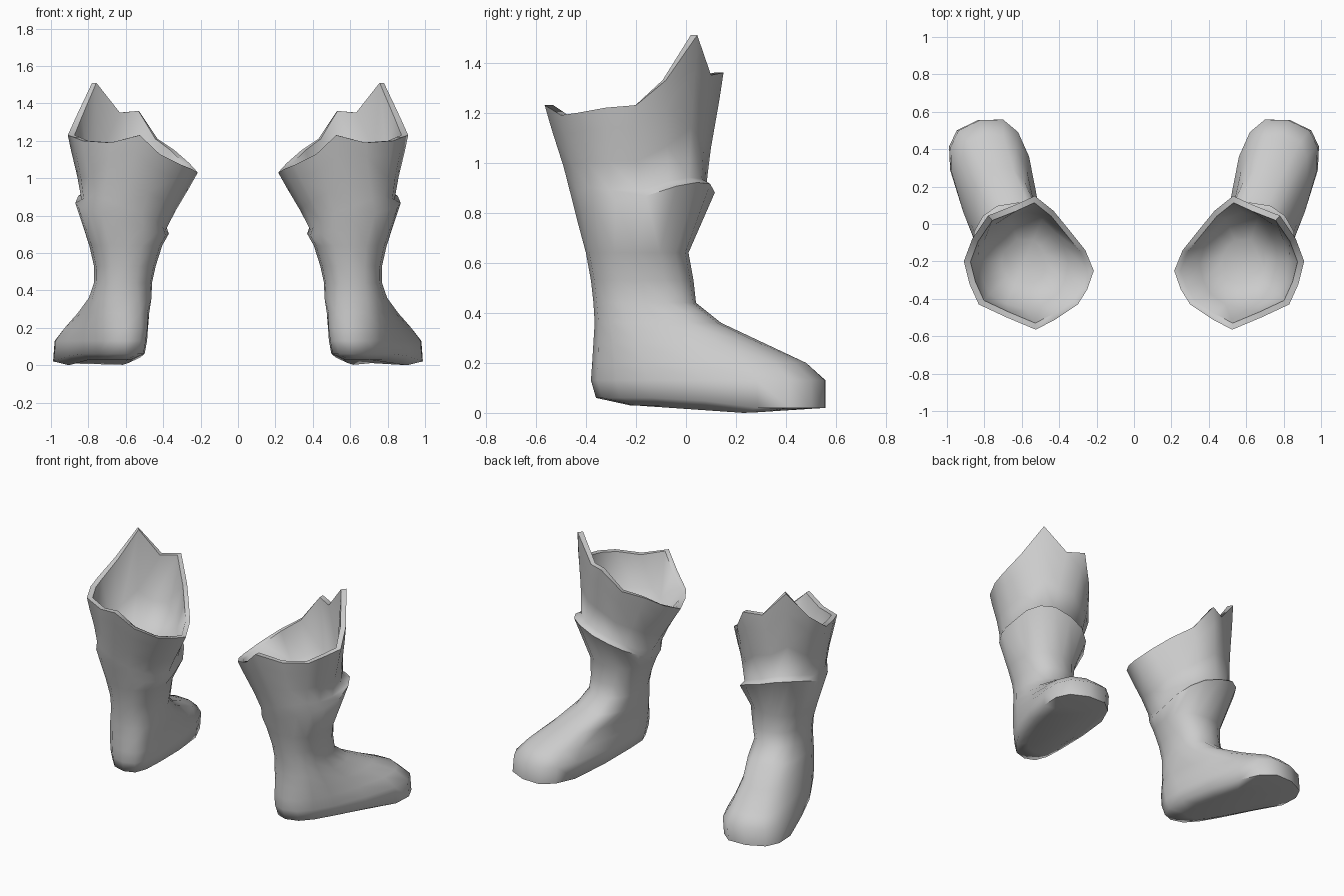
import bpy, bmesh, math
from mathutils import Vector

cube = bpy.data.objects.get("Cube")
if cube:
    bpy.data.objects.remove(cube, do_unlink=True)

SIDES = 16

# one plain grey for everything
grey = bpy.data.materials.new("soft grey")
grey.use_nodes = True
GREY = (0.6, 0.6, 0.6, 1)
grey.diffuse_color = GREY
grey.node_tree.nodes["Principled BSDF"].inputs["Base Color"].default_value = GREY


def power(value, exponent):
    return math.copysign(abs(value) ** exponent, value)


def outline(z, heel_y, toe_y, heel_x, toe_x, heel_w, toe_w, exponent=0.85, skew=0):
    """Horizontal slice: rounded loop whose centre line and width run from heel to toe."""
    points = []
    for i in range(SIDES):
        angle = math.tau * i / SIDES
        u, v = power(math.cos(angle), exponent), power(math.sin(angle), exponent)
        f = (u + 1) / 2
        across = v * (heel_w + (toe_w - heel_w) * f)
        y = heel_y + (toe_y - heel_y) * f - skew * f * across
        points.append(Vector((heel_x + (toe_x - heel_x) * f + across, y, z)))
    return points


def ramp(value, low, high):
    return min(1, max(0, (value - low) / (high - low)))


def shrink(points, factor):
    centre = sum(points, Vector()) / len(points)
    return [Vector((centre.x + (p.x - centre.x) * factor,
                    centre.y + (p.y - centre.y) * factor, p.z)) for p in points]


def blend(a, b, f):
    return [p.lerp(q, f) for p, q in zip(a, b)]


# foot and shaft slices, from the ground up
foot = [outline(*row) for row in (
    (0.04, -0.36, 0.555, 0.605, 0.835, 0.15, 0.24, 0.72, 0.25),
    (0.13, -0.38, 0.555, 0.60, 0.825, 0.16, 0.24, 0.72, 0.25),
    (0.20, -0.375, 0.48, 0.60, 0.80, 0.175, 0.19, 0.72, 0.2),
    (0.28, -0.37, 0.31, 0.605, 0.73, 0.175, 0.165, 0.75),
    (0.36, -0.365, 0.14, 0.61, 0.65, 0.17, 0.165, 0.8),
    (0.44, -0.37, 0.04, 0.61, 0.62, 0.155, 0.155),
    (0.53, -0.38, 0.03, 0.605, 0.605, 0.165, 0.165),
    (0.64, -0.40, 0.01, 0.60, 0.60, 0.195, 0.195))]

# sole edge lifts at the heel, sole sags under the ball of the foot
for p in foot[0]:
    p.z = 0.06 - 0.04 * ramp(p.y, 0, 0.25)
sole = shrink(foot[0], 0.7)
for p in sole:
    p.z = 0.03 * (1 - ramp(p.y, 0, 0.2)) + 0.02 * ramp(p.y, 0.25, 0.55)

# flared shaft edge, higher at the back and outside, melting into the cuff at the front
edge = outline(0.8, -0.435, 0.115, 0.62, 0.62, 0.25, 0.25)
collar = outline(0.8, -0.455, 0.08, 0.615, 0.61, 0.23, 0.22)
for p, q in zip(edge, collar):
    p.z = 0.77 + 0.11 * ramp(p.y, -0.2, 0.1) + 0.33 * (p.x - 0.62)
    q.z = p.z + 0.02 + 0.06 * (1 - ramp(p.y, -0.4, -0.2))

# jagged top of the cuff, clockwise from the back
rim = [Vector(p) for p in (
    (0.53, 0.15, 1.36), (0.64, 0.1, 1.35), (0.78, 0.045, 1.51), (0.865, -0.08, 1.33),
    (0.91, -0.2, 1.23), (0.88, -0.32, 1.22), (0.83, -0.43, 1.2), (0.68, -0.5, 1.19),
    (0.525, -0.565, 1.23), (0.42, -0.51, 1.13), (0.3, -0.43, 1.07), (0.25, -0.35, 1.05),
    (0.215, -0.25, 1.03), (0.26, -0.14, 1.08), (0.34, -0.04, 1.15), (0.43, 0.07, 1.21))]
lower_cuff = shrink(blend(collar, rim, 0.35), 0.985)
upper_cuff = blend(collar, rim, 0.75)

# inner lip and the bowl inside the cuff
lip = shrink(rim, 0.9)
bowl = shrink(blend(collar, rim, 0.45), 0.85)
for p, q in zip(bowl, rim):
    p.z = 0.91 + 0.42 * (q.z - 1.03)
bowl_base = shrink(bowl, 0.5)
for p in bowl_base:
    p.z = 0.89

RINGS = [sole] + foot + [edge, collar, lower_cuff, upper_cuff, rim, lip, bowl, bowl_base]


def build_boot(name, side):
    bm = bmesh.new()
    loops = [[bm.verts.new((p.x * side, p.y, p.z)) for p in ring] for ring in RINGS]
    for a, b in zip(loops, loops[1:]):
        for i in range(SIDES):
            j = (i + 1) % SIDES
            bm.faces.new((a[i], a[j], b[j], b[i]))
    # sole and bowl base close the two ends
    bm.faces.new(loops[0])
    bm.faces.new(loops[-1])
    bmesh.ops.recalc_face_normals(bm, faces=bm.faces)
    mesh = bpy.data.meshes.new(name)
    bm.to_mesh(mesh)
    bm.free()
    mesh.materials.append(grey)
    boot = bpy.data.objects.new(name, mesh)
    bpy.context.collection.objects.link(boot)
    bpy.ops.object.select_all(action="DESELECT")
    boot.select_set(True)
    bpy.context.view_layer.objects.active = boot
    bpy.ops.object.shade_smooth_by_angle(angle=math.radians(70))


build_boot("left_boot", 1)
build_boot("right_boot", -1)
